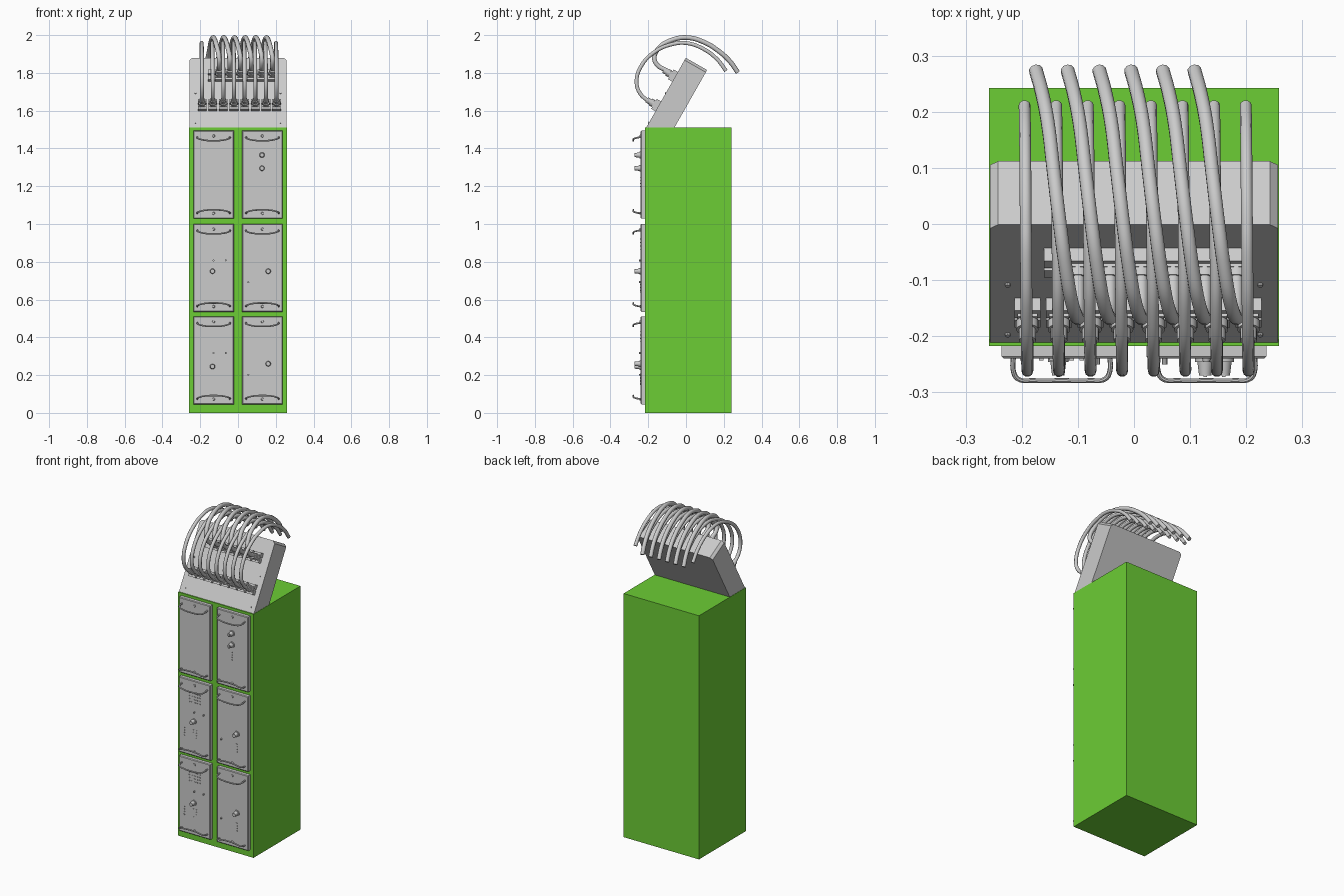
import bpy, bmesh, math
from mathutils import Matrix, Vector

if "Cube" in bpy.data.objects:
    bpy.data.objects.remove(bpy.data.objects["Cube"])

def mat(name, c):
    m = bpy.data.materials.new(name)
    m.diffuse_color = (*c, 1)
    m.use_nodes = True
    m.node_tree.nodes["Principled BSDF"].inputs["Base Color"].default_value = m.diffuse_color
    return m

GREEN = mat("green paint", (0.15, 0.61, 0.035))
GREY = mat("light grey metal", (0.6, 0.6, 0.6))

def add(name, bm, m, M=Matrix(), smooth=False):
    me = bpy.data.meshes.new(name)
    bm.transform(M)
    bmesh.ops.recalc_face_normals(bm, faces=bm.faces[:])
    bm.to_mesh(me)
    bm.free()
    ob = bpy.data.objects.new(name, me)
    bpy.context.collection.objects.link(ob)
    me.materials.append(m)
    if smooth:
        bpy.ops.object.select_all(action='DESELECT')
        ob.select_set(True)
        bpy.context.view_layer.objects.active = ob
        bpy.ops.object.shade_smooth_by_angle(angle=math.radians(35))
    return ob

def box(bm, x0, x1, y0, y1, z0, z1):
    M = Matrix.Translation(((x0+x1)/2, (y0+y1)/2, (z0+z1)/2)) @ Matrix.Diagonal((x1-x0, y1-y0, z1-z0, 1))
    bmesh.ops.create_cube(bm, size=1, matrix=M)

def cyl(bm, x, y, z0, z1, r0, r1=None, seg=16):
    bmesh.ops.create_cone(bm, cap_ends=True, segments=seg, radius1=r0, radius2=r1 or r0,
                          depth=z1-z0, matrix=Matrix.Translation((x, y, (z0+z1)/2)))

def tube(name, pts, r, res=2, m=GREY):
    cu = bpy.data.curves.new(name, 'CURVE')
    cu.dimensions = '3D'
    cu.bevel_depth, cu.bevel_resolution, cu.use_fill_caps, cu.resolution_u = r, res, True, 5
    sp = cu.splines.new('BEZIER')
    sp.bezier_points.add(len(pts)-1)
    for b, p in zip(sp.bezier_points, pts):
        b.co = p
        b.handle_left_type = b.handle_right_type = 'AUTO'
    ob = bpy.data.objects.new(name, cu)
    bpy.context.collection.objects.link(ob)
    cu.materials.append(m)
    bpy.ops.object.select_all(action='DESELECT')
    ob.select_set(True)
    bpy.context.view_layer.objects.active = ob
    bpy.ops.object.convert(target='MESH')
    bpy.ops.object.shade_smooth_by_angle(angle=math.radians(40))

# Cabinet
bm = bmesh.new()
box(bm, -.2585, .2585, -.217, .242, 0, 1.51)
add("cabinet", bm, GREEN)

# Front face frame: local x right, y up, z out of the panel face
FACE = Matrix(((1, 0, 0, 0), (0, 0, -1, -.24), (0, 1, 0, 0), (0, 0, 0, 1)))

# Six door panels, each with two bowed handles and a screw beside each handle
for zi, z0 in enumerate((.045, .535, 1.028)):
    for side, xc in (("left", -.129), ("right", .129)):
        z1 = z0 + .466
        bm = bmesh.new()
        box(bm, xc-.107, xc+.107, -.24, -.216, z0, z1)
        bmesh.ops.bevel(bm, geom=[e for e in bm.edges if all(v.co.y < -.23 for v in e.verts)],
                        offset=.004, segments=1, affect='EDGES')
        add(f"panel_{side}_{zi}", bm, GREY)
        screws = bmesh.new()
        for zh, d, zs in ((z1-.034, -1, z1-.028), (z0+.028, 1, z0+.028)):
            pts = [(-.086, -.236, 0), (-.086, -.262, .004), (-.078, -.276, .009), (-.05, -.279, .016),
                   (0, -.279, .019), (.05, -.279, .016), (.078, -.276, .009), (.086, -.262, .004), (.086, -.236, 0)]
            tube(f"handle_{side}_{zi}", [(xc+x, y, zh+d*z) for x, y, z in pts], .0045)
            cyl(screws, xc, zs, -.002, .006, .008, .006, 12)
        add(f"panel_screws_{side}_{zi}", screws, GREY, FACE, True)

# Control knobs: collar, body and pointer ridge
for x, z in ((.127, 1.365), (.127, 1.295), (-.135, .75), (.16, .75), (-.135, .245), (.16, .26)):
    bm = bmesh.new()
    cyl(bm, x, z, -.002, .006, .018, seg=24)
    cyl(bm, x, z, .006, .03, .014, .011, 24)
    box(bm, x-.003, x+.003, z-.011, z+.011, .028, .033)
    add("control_knob", bm, GREY, FACE, True)

# Small lamps, indicator slots and buttons
bm = bmesh.new()
for z0 in (.045, .535):
    for i in range(5):                                   # button grid
        for j in range(4):
            x, z = -.165+.018*i, z0+.385-.018*j
            box(bm, x-.004, x+.004, z-.002, z+.002, -.001, .003)
    for x in (-.2, -.135, -.115):                        # indicator columns
        for j in range(4):
            z = z0+.16-.016*j
            box(bm, x-.003, x+.003, z-.003, z+.003, -.001, .003)
    for x in (-.13, -.065):
        cyl(bm, x, z0+.29-.018, -.001, .01, .005, seg=10)
    cyl(bm, .055, z0+.157, -.001, .01, .005, seg=10)
    for j in range(4):
        box(bm, .157, .163, z0+.15-.016*j, z0+.155-.016*j, -.001, .003)
for j in range(4):
    box(bm, .124, .13, 1.245-.016*j, 1.25-.016*j, -.001, .003)
add("panel_indicators", bm, GREY, FACE)

# Slanted console: chamfered outline extruded along the slope normal
S, C = .494, .8695
SLOPE = Matrix(((1, 0, 0, 0), (0, S, -C, -.211), (0, C, S, 1.51), (0, 0, 0, 1)))
bm = bmesh.new()
out = [(-.257, 0), (.257, 0), (.257, .411), (.242, .425), (-.242, .425), (-.257, .411)]
f = bm.faces.new([bm.verts.new((x, y, 0)) for x, y in out])
ext = bmesh.ops.extrude_face_region(bm, geom=[f])
bmesh.ops.translate(bm, vec=(0, 0, -.13), verts=[v for v in ext["geom"] if isinstance(v, bmesh.types.BMVert)])
add("console", bm, GREY, SLOPE)
bm = bmesh.new()
for x in (-.225, .225):
    for y in (.03, .21):
        cyl(bm, x, y, -.001, .004, .005, seg=10)
add("console_screws", bm, GREY, SLOPE, True)

# Sockets, plugs and cables in two rows
low = [(-.17, 1.636), (-.207, 1.657), (-.242, 1.69), (-.262, 1.75), (-.235, 1.84), (-.16, 1.915),
       (-.08, 1.95), (0, 1.958), (.09, 1.928), (.165, 1.872), (.212, 1.81)]
high = [(-.075, 1.796), (-.11, 1.816), (-.15, 1.84), (-.168, 1.88), (-.14, 1.935), (-.08, 1.972),
        (0, 1.987), (.09, 1.965), (.18, 1.91), (.235, 1.858), (.274, 1.803)]

def row(name, xs, s, path, shift, r):
    for x in xs:
        bm = bmesh.new()
        box(bm, x-.023, x+.023, s-.03, s-.004, -.001, .026)
        box(bm, x-.023, x+.023, s+.004, s+.03, -.001, .026)
        box(bm, x-.018, x+.018, s-.02, s+.02, -.001, .032)
        add(name + "_socket", bm, GREY, SLOPE)
        bm = bmesh.new()
        cyl(bm, x, s, .03, .048, .02)
        cyl(bm, x, s, .048, .07, .015)
        add(name + "_plug", bm, GREY, SLOPE, True)
        n = len(path)
        tube(name + "_cable", [(x + shift*max(0, (i-3)/(n-4)), y, z) for i, (y, z) in enumerate(path)], r, 3)

row("lower", [-.19+.0563*i for i in range(8)], .13, low, -.005, .0105)
row("upper", [-.1+.0565*i for i in range(6)], .31, high, -.075, .0125)
# Spare sockets at the left of the upper row
bm = bmesh.new()
for y0, y1 in ((.28, .306), (.314, .34)):
    box(bm, -.16, -.128, y0, y1, -.001, .026)
add("spare_socket", bm, GREY, SLOPE)
